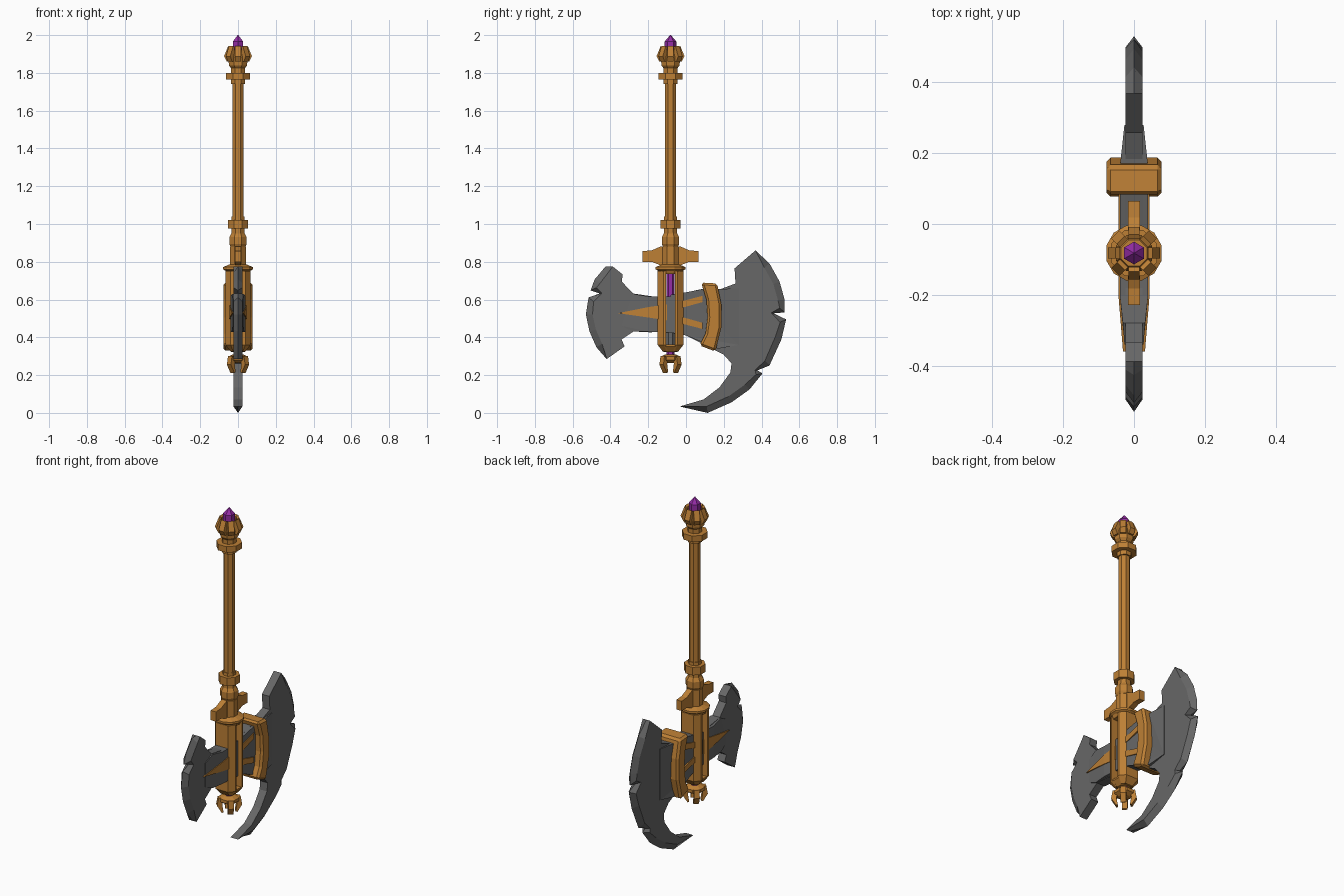
import bpy, bmesh, math
from mathutils import Vector, Matrix

if "Cube" in bpy.data.objects:
    bpy.data.objects.remove(bpy.data.objects["Cube"], do_unlink=True)

AXIS_Y = -0.082  # line of the handle


def material(name, rgb):
    m = bpy.data.materials.new(name)
    m.use_nodes = True
    m.diffuse_color = (*rgb, 1)
    bsdf = next(n for n in m.node_tree.nodes if n.type == 'BSDF_PRINCIPLED')
    bsdf.inputs["Base Color"].default_value = (*rgb, 1)
    return m


GOLD = material("bronze gold", (0.51, 0.215, 0.036))
STEEL = material("dark steel", (0.135, 0.135, 0.135))
GEM = material("purple crystal", (0.30, 0.026, 0.38))


def finish(name, bm, mat, bevel=0):
    bmesh.ops.recalc_face_normals(bm, faces=bm.faces)
    me = bpy.data.meshes.new(name)
    bm.to_mesh(me)
    bm.free()
    me.materials.append(mat)
    ob = bpy.data.objects.new(name, me)
    bpy.context.collection.objects.link(ob)
    if bevel:
        mod = ob.modifiers.new("Bevel", 'BEVEL')
        mod.width, mod.segments = bevel, 1
    return ob


def loft(name, rings, mat, bevel=0):
    """Skin a list of equal-length closed rings and cap both ends."""
    bm = bmesh.new()
    loops = [[bm.verts.new(p) for p in ring] for ring in rings]
    n = len(loops[0])
    for a, b in zip(loops, loops[1:]):
        for i in range(n):
            j = (i + 1) % n
            bm.faces.new((a[i], a[j], b[j], b[i]))
    caps = [bm.faces.new(loops[0]), bm.faces.new(loops[-1])]
    bmesh.ops.recalc_face_normals(bm, faces=bm.faces)
    if not bevel:
        bmesh.ops.triangulate(bm, faces=caps, ngon_method='EAR_CLIP')
    return finish(name, bm, mat, bevel)


def turned(name, profile, mat, sides=8):
    """Faceted turning around the handle axis from (radius, z) pairs."""
    rings = []
    for r, z in profile:
        angles = [(i + 0.5) * math.tau / sides for i in range(sides)]
        rings.append([(r * math.cos(a), AXIS_Y + r * math.sin(a), z) for a in angles])
    return loft(name, rings, mat)


def plate(name, outline, thickness, mat, bevel=0):
    """Side outline in (y, z) given thickness(y) to each side of x = 0."""
    rings = [[(s * thickness(y), y, z) for y, z in outline] for s in (1, -1)]
    return loft(name, rings, mat, bevel)


def blade(name, outline, first, last, half=0.024, width=0.035):
    """Blade whose outline points first..last form a sharpened edge."""
    pts = [Vector(p) for p in outline]
    n = len(pts)
    area = sum(pts[i - 1].cross(pts[i]) for i in range(n))
    sign = 1 if area > 0 else -1
    inner = []
    for i, p in enumerate(pts):
        if not first <= i <= last:
            inner.append(p)
            continue
        d1 = (p - pts[i - 1]).normalized()
        d2 = (pts[(i + 1) % n] - p).normalized()
        normal = (Vector((-d1.y, d1.x)) + Vector((-d2.y, d2.x))).normalized() * sign
        notch = d1.cross(d2) * sign < 0
        inner.append(p + normal * (0.012 if notch else width))
    return loft(name, [[(half, *p) for p in inner],
                       [(0, *p) for p in pts],
                       [(-half, *p) for p in inner]], STEEL)


def prongs(name, count, section, width, phase):
    """Claws around the axis; section is a (radius, z) outline."""
    bm = bmesh.new()
    for k in range(count):
        rot = (Matrix.Translation((0, AXIS_Y, 0))
               @ Matrix.Rotation(phase + k * math.tau / count, 4, 'Z'))
        sides = [[bm.verts.new(rot @ Vector((r, s * width, z))) for r, z in section]
                 for s in (-1, 1)]
        n = len(section)
        for i in range(n):
            j = (i + 1) % n
            bm.faces.new((sides[0][i], sides[0][j], sides[1][j], sides[1][i]))
        for side in sides:
            bm.faces.new(side)
    return finish(name, bm, GOLD)


# Handle with its rings
turned("shaft", [(0.032, 0.76), (0.032, 1.86)], GOLD)
turned("pommel_ring", [(0.07, 1.765), (0.07, 1.80)], GOLD)
turned("pommel_collar", [(0.04, 1.74), (0.04, 1.83)], GOLD)
turned("upper_grip_ring", [(0.058, 0.975), (0.058, 1.022)], GOLD)
turned("lower_grip_ring", [(0.038, 0.87), (0.05, 0.895), (0.05, 0.93), (0.038, 0.95),
                           (0.036, 1.04)], GOLD)
turned("grip_base", [(0.046, 0.76), (0.046, 0.88), (0.036, 0.89)], GOLD)

# Pommel cup, claws and gem
turned("pommel_cup", [(0.036, 1.82), (0.052, 1.84), (0.055, 1.88), (0.04, 1.92)], GOLD)
prongs("pommel_claws", 8, [(0.046, 1.86), (0.06, 1.86), (0.074, 1.888),
                           (0.052, 1.942), (0.04, 1.935)], 0.016, 0)
turned("pommel_gem", [(0.022, 1.90), (0.032, 1.925), (0.032, 1.965), (0.002, 2.0)], GEM, 6)

# Guard lugs in front of and behind the grip
for side, name in ((-1, "front_guard_lug"), (1, "back_guard_lug")):
    shape = [(0.02, 0.78), (0.05, 0.78), (0.10, 0.80), (0.147, 0.80),
             (0.147, 0.857), (0.10, 0.86), (0.05, 0.882), (0.02, 0.882)]
    plate(name, [(AXIS_Y + side * y, z) for y, z in shape], lambda y: 0.017, GOLD)

# Housing: two half shells leaving a slot on each flank
turned("housing_flange", [(0.06, 0.735), (0.068, 0.752), (0.081, 0.76),
                          (0.081, 0.772), (0.05, 0.785)], GOLD, 12)
half_shell = [(0.066, 0.024), (0.066, 0.036), (0.04, 0.068),
              (-0.04, 0.068), (-0.066, 0.036), (-0.066, 0.024)]
for side, name in ((-1, "front_housing"), (1, "back_housing")):
    loft(name, [[(x * s, AXIS_Y + side * y * s, z) for x, y in half_shell]
                for s, z in ((0.6, 0.325), (1, 0.36), (1, 0.75))], GOLD)
turned("housing_base", [(0.038, 0.322), (0.066, 0.352), (0.066, 0.362)], GOLD)
turned("core", [(0.03, 0.35), (0.03, 0.6)], STEEL)
turned("core_crystal", [(0.022, 0.29), (0.022, 0.74)], GEM, 6)

# Claws under the housing
turned("lower_cap", [(0.03, 0.265), (0.055, 0.28), (0.055, 0.298), (0.03, 0.31)], GOLD)
prongs("lower_claws", 4, [(0.03, 0.30), (0.06, 0.30), (0.068, 0.255),
                          (0.042, 0.212), (0.033, 0.215), (0.04, 0.26)], 0.015, math.pi / 4)


# Steel web joining both blades, thinning toward its ends
def web_half(y):
    past = max(-0.2 - y, y - 0.16, 0)
    return 0.04 - 0.013 * min(past / 0.12, 1)


plate("web_front", [(-0.34, 0.60), (-0.28, 0.63), (-0.20, 0.617), (-0.082, 0.617),
                    (-0.082, 0.425), (-0.20, 0.43), (-0.28, 0.432), (-0.34, 0.46)],
      web_half, STEEL)
plate("web_back", [(-0.082, 0.625), (0.0, 0.638), (0.10, 0.658), (0.17, 0.655),
                   (0.28, 0.66), (0.28, 0.36), (0.17, 0.34), (0.0, 0.41), (-0.082, 0.425)],
      web_half, STEEL)

# Small front blade
blade("front_blade", [
    (-0.18, 0.617), (-0.28, 0.632), (-0.34, 0.695), (-0.335, 0.733), (-0.388, 0.775),
    (-0.426, 0.775), (-0.484, 0.706), (-0.505, 0.648), (-0.457, 0.632), (-0.516, 0.611),
    (-0.53, 0.521), (-0.511, 0.431), (-0.474, 0.347), (-0.42, 0.285),
    (-0.325, 0.352), (-0.341, 0.389), (-0.278, 0.431), (-0.18, 0.426)], 5, 12)

# Large back blade with its sweeping hook
blade("back_blade", [
    (0.0, 0.638), (0.10, 0.659), (0.177, 0.653), (0.262, 0.685), (0.257, 0.765),
    (0.368, 0.86), (0.442, 0.791), (0.495, 0.696), (0.522, 0.60), (0.522, 0.532),
    (0.463, 0.527), (0.53, 0.495), (0.505, 0.389), (0.442, 0.251), (0.378, 0.225),
    (0.405, 0.209), (0.336, 0.124), (0.241, 0.056), (0.114, 0.0), (-0.034, 0.034),
    (0.093, 0.071), (0.177, 0.135), (0.235, 0.214), (0.241, 0.262), (0.198, 0.31),
    (0.135, 0.341), (0.0, 0.41)], 6, 18)

# Curved clamp gripping the back blade
plate("blade_clamp", [
    (0.08, 0.69), (0.165, 0.685), (0.187, 0.575), (0.187, 0.452), (0.156, 0.325),
    (0.072, 0.357), (0.103, 0.42), (0.114, 0.505), (0.108, 0.60)],
    lambda y: 0.078, GOLD, 0.012)


# Gold inlay spikes lying just proud of the web
def inlay_half(y):
    return web_half(y) + 0.004


plate("front_inlay", [(-0.10, 0.575), (-0.2, 0.56), (-0.36, 0.528), (-0.2, 0.505),
                      (-0.10, 0.49)], inlay_half, GOLD)
for side, name in ((1, "upper_back_inlay"), (-1, "lower_back_inlay")):
    spike = [(-0.05, 0.02), (0.0, 0.03), (0.088, 0.055), (0.088, 0.088),
             (0.0, 0.065), (-0.05, 0.055)]
    plate(name, [(y, 0.532 + side * z) for y, z in spike], inlay_half, GOLD)
